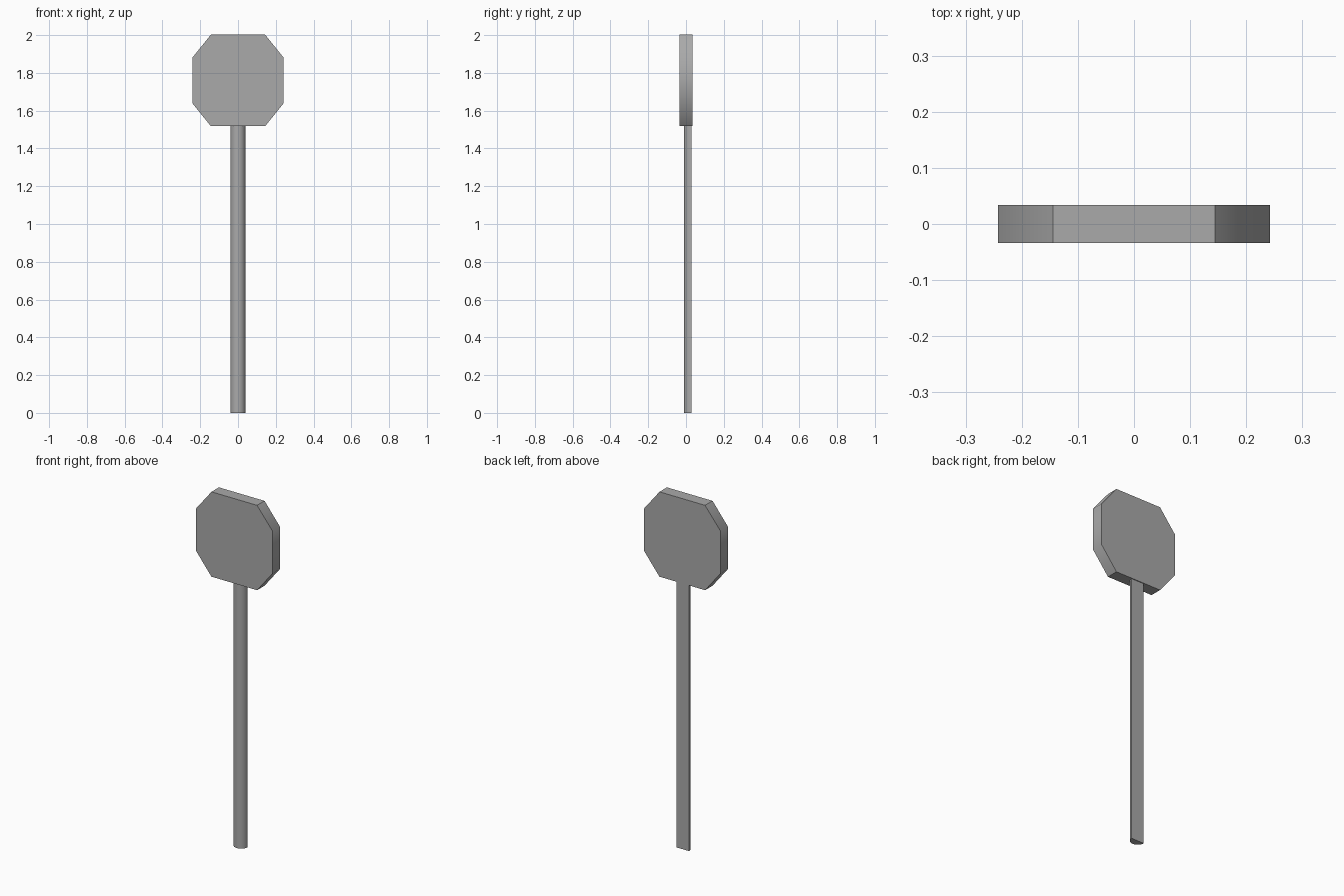
import bpy, bmesh
from math import pi, cos, sin, radians

cube = bpy.data.objects.get("Cube")
if cube:
    bpy.data.objects.remove(cube, do_unlink=True)

# Single plain grey
grey = bpy.data.materials.new("plain grey")
grey.use_nodes = True
colour = (0.40, 0.40, 0.40, 1)
grey.diffuse_color = colour
grey.node_tree.nodes["Principled BSDF"].inputs["Base Color"].default_value = colour


def prism(name, outline, direction):
    """Extrude a closed outline along a direction into a solid part."""
    bm = bmesh.new()
    face = bm.faces.new([bm.verts.new(p) for p in outline])
    ext = bmesh.ops.extrude_face_region(bm, geom=[face])
    verts = [g for g in ext["geom"] if isinstance(g, bmesh.types.BMVert)]
    bmesh.ops.translate(bm, verts=verts, vec=direction)
    bmesh.ops.recalc_face_normals(bm, faces=bm.faces)
    mesh = bpy.data.meshes.new(name)
    bm.to_mesh(mesh)
    bm.free()
    mesh.materials.append(grey)
    obj = bpy.data.objects.new(name, mesh)
    bpy.context.collection.objects.link(obj)
    bpy.ops.object.select_all(action='DESELECT')
    obj.select_set(True)
    bpy.context.view_layer.objects.active = obj
    bpy.ops.object.shade_smooth_by_angle(angle=radians(45))
    return obj


# Eight-sided sign plate
half, flat_x, flat_z, depth, mid_z = 0.242, 0.144, 0.12, 0.067, 1.76
right_half = [(flat_x, -half), (half, -flat_z), (half, flat_z), (flat_x, half)]
outline = right_half + [(-x, -z) for x, z in right_half]
prism("sign_plate", [(x, -depth / 2, mid_z + z) for x, z in outline], (0, depth, 0))

# Half-round post: curved towards the front, flat at the back
radius, back_y, steps = 0.04, 0.029, 16
arc = [pi + pi * i / steps for i in range(steps + 1)]
prism("post", [(radius * cos(a), back_y + radius * sin(a), 0) for a in arc],
      (0, 0, mid_z - half))
